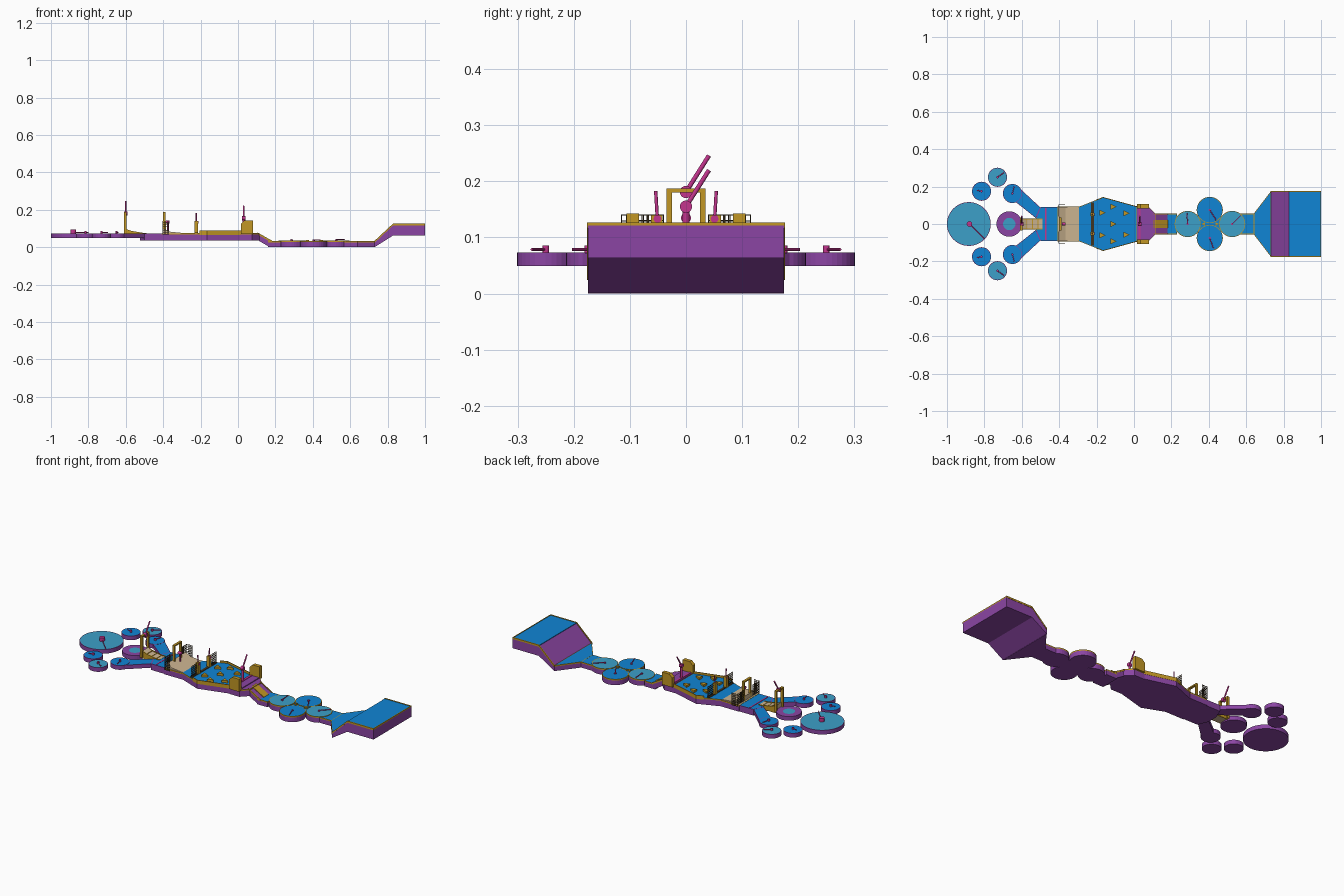
import bpy, bmesh, math
from mathutils import Vector, Matrix

if "Cube" in bpy.data.objects:
    bpy.data.objects.remove(bpy.data.objects["Cube"])

def material(name, r, g, b):
    m = bpy.data.materials.new(name)
    m.diffuse_color = (r, g, b, 1)
    m.use_nodes = True
    m.node_tree.nodes["Principled BSDF"].inputs["Base Color"].default_value = m.diffuse_color
    return m

PURPLE = material("purple wall", 0.26, 0.06, 0.37)
BLUE = material("blue deck", 0.005, 0.235, 0.66)
LIGHT = material("light blue disc", 0.045, 0.35, 0.58)
GOLD = material("gold trim", 0.54, 0.31, 0.018)
TAN = material("tan ramp", 0.62, 0.47, 0.29)
PINK = material("magenta machinery", 0.55, 0.035, 0.27)
DARK = material("dark netting", 0.05, 0.033, 0.014)

def finish(name, bm, mats):
    bmesh.ops.recalc_face_normals(bm, faces=bm.faces)
    me = bpy.data.meshes.new(name)
    bm.to_mesh(me)
    bm.free()
    for m in mats:
        me.materials.append(m)
    ob = bpy.data.objects.new(name, me)
    bpy.context.collection.objects.link(ob)
    return ob

def extrude(bm, face, dz):
    r = bmesh.ops.extrude_face_region(bm, geom=[face])
    bmesh.ops.translate(bm, verts=[v for v in r["geom"] if isinstance(v, bmesh.types.BMVert)], vec=(0, 0, dz))
    top = [f for f in r["geom"] if isinstance(f, bmesh.types.BMFace)][0]
    bmesh.ops.delete(bm, geom=[face], context="FACES_ONLY") if face.is_valid and dz == 0 else None
    return top

def slab(name, pts, z0, z1, deck, rim=GOLD, edge=0.007, inset=0.003):
    """Platform: purple wall, coloured rim band, inset deck face."""
    bm = bmesh.new()
    n = len(pts)
    rings = [[bm.verts.new((x, y, z)) for x, y in pts] for z in (z0, z1 - edge, z1)]
    bm.faces.new(rings[0][::-1])
    for k in range(2):
        for i in range(n):
            j = (i + 1) % n
            f = bm.faces.new((rings[k][i], rings[k][j], rings[k + 1][j], rings[k + 1][i]))
            f.material_index = k
    top = bm.faces.new(rings[2])
    top.material_index = 1
    bmesh.ops.recalc_face_normals(bm, faces=bm.faces)
    bmesh.ops.inset_region(bm, faces=[top], thickness=inset, use_even_offset=True)
    top.material_index = 2
    return finish(name, bm, (PURPLE, rim, deck))

def disc_pts(x, y, r, n=32):
    return [(x + r * math.cos(2 * math.pi * i / n), y + r * math.sin(2 * math.pi * i / n)) for i in range(n)]

def profile(name, pts, y0, y1, mat):
    """Side profile in x,z swept across y."""
    bm = bmesh.new()
    a = [bm.verts.new((x, y0, z)) for x, z in pts]
    b = [bm.verts.new((x, y1, z)) for x, z in pts]
    bm.faces.new(a)
    bm.faces.new(b[::-1])
    for i in range(len(pts)):
        j = (i + 1) % len(pts)
        bm.faces.new((a[i], b[i], b[j], a[j]))
    return finish(name, bm, (mat,))

def boxes(name, spans, mat):
    """Several boxes, each given as x0,x1,y0,y1,z0,z1."""
    bm = bmesh.new()
    for x0, x1, y0, y1, z0, z1 in spans:
        mtx = Matrix.Translation(((x0 + x1) / 2, (y0 + y1) / 2, (z0 + z1) / 2)) @ Matrix.Diagonal((x1 - x0, y1 - y0, z1 - z0, 1))
        bmesh.ops.create_cube(bm, size=1, matrix=mtx)
    return finish(name, bm, (mat,))

def rod(name, a, b, r, mat=PINK, n=12):
    a, b = Vector(a), Vector(b)
    bm = bmesh.new()
    mtx = Matrix.Translation((a + b) / 2) @ (b - a).to_track_quat("Z", "Y").to_matrix().to_4x4()
    bmesh.ops.create_cone(bm, cap_ends=True, segments=n, radius1=r, radius2=r, depth=(b - a).length, matrix=mtx)
    return finish(name, bm, (mat,))

def hand(name, x, y, z, dx, dy, r=0.006, h=0.012):
    """Pivot post with a thin sweeping arm."""
    rod(name + "_pivot", (x, y, z), (x, y, z + h), r)
    rod(name + "_arm", (x, y, z + 0.005), (x + dx, y + dy, z + 0.005), 0.0025, n=8)

# raised end platform with sloped approach
profile("end_platform", [(.73, 0), (.83, .063), (1, .063), (1, .121), (.83, .121), (.73, .028)], -.175, .175, PURPLE)
boxes("end_platform_deck", [(.83, .996, -.171, .171, .12, .1245)], BLUE)
rail = [(.73, .024), (.83, .117), (1, .117), (1, .127), (.83, .127), (.73, .034)]
for s in (-1, 1):
    profile("end_platform_rail", rail, s * .171, s * .1765, GOLD)
boxes("end_platform_end_rail", [(.996, 1, -.1765, .1765, .119, .127)], GOLD)
slab("end_flare", [(.64, -.055), (.732, -.175), (.732, .175), (.64, .055)], 0, .033, BLUE)

# lower track: necks and four spinning discs
slab("lower_neck", [(.16, -.055), (.23, -.055), (.23, .055), (.16, .055)], 0, .032, BLUE)
slab("lower_neck_end", [(.55, -.055), (.65, -.055), (.65, .055), (.55, .055)], 0, .0325, BLUE)
slab("lower_centre", [(.33, -.04), (.49, -.04), (.49, .04), (.33, .04)], 0, .0315, BLUE)
for i, (x, y, col, z, dx, dy) in enumerate([
        (.405, .075, BLUE, .034, .035, -.055), (.405, -.075, BLUE, .034, .02, -.055),
        (.287, 0, LIGHT, .035, -.005, .06), (.525, 0, LIGHT, .035, .045, .045)]):
    slab("lower_disc", disc_pts(x, y, .07), 0, z, col)
    hand("lower_disc_hand", x, y, z, dx, dy, h=.006)

def wedge(x, y, z, s, h, flip=1):
    rings = [(x - flip * s / 2, y - s / 2), (x + flip * s / 2, y), (x - flip * s / 2, y + s / 2)]
    slab("triangle_bumper", rings, z, z + h, GOLD).data.materials[0] = GOLD

wedge(.37, 0, .03, .02, .008, -1)
wedge(.445, 0, .03, .02, .008)

# sloping link between the main body and the lower track
profile("link_slope", [(.11, .035), (.17, 0), (.185, 0), (.185, .028), (.11, .072)], -.055, .055, PURPLE)
for y0, y1 in ((-.057, -.052), (-.022, .022), (.052, .057)):
    profile("link_strip", [(.105, .068), (.175, .028), (.185, .028), (.18, .036), (.105, .078)], y0, y1, GOLD)

# main body
slab("body_taper", [(.01, -.095), (.075, -.095), (.115, -.055), (.115, .055), (.075, .095), (.01, .095)], .035, .075, PURPLE)
slab("body_hexagon", [(-.3, -.09), (-.165, -.143), (.017, -.093), (.017, .093), (-.165, .143), (-.3, .09)], .037, .076, BLUE)
slab("body_ramp_base", [(-.41, -.094), (-.295, -.094), (-.295, .094), (-.41, .094)], .037, .074, TAN)
slab("body_rear", [(-.525, -.03), (-.5, -.09), (-.405, -.09), (-.405, .09), (-.5, .09), (-.525, .03)], .037, .073, BLUE, PURPLE)
boxes("rear_stripe", [(-.475, -.468, -.086, .086, .07, .0745)], PINK)

# gold side rails on the hexagon
def bar(name, a, b, z0, z1, t, mat):
    a, b = Vector(a), Vector(b)
    d = (b - a).normalized() * t
    nrm = Vector((-d.y, d.x)) / 2
    o = slab(name, [tuple(a - nrm), tuple(b - nrm), tuple(b + nrm), tuple(a + nrm)], z0, z1, mat, mat, inset=.0005)
    o.data.materials[0] = mat

for s in (-1, 1):
    bar("hexagon_rail", (-.205, s * .127), (-.165, s * .142), .066, .088, .004, GOLD)
    bar("hexagon_rail", (-.165, s * .142), (.017, s * .092), .066, .088, .004, GOLD)

# triangular bumpers
for x, ys in ((-.168, (-.06, .06)), (-.11, (-.092, 0, .092)), (-.04, (-.058, .058))):
    for y in ys:
        wedge(x, y, .074, .032, .014)

# tan ramps
profile("wide_ramp", [(-.4, .07), (-.4, .1), (-.365, .083), (-.295, .076), (-.295, .07)], -.088, .088, TAN)
profile("narrow_ramp", [(-.6, .055), (-.6, .098), (-.57, .084), (-.51, .074), (-.49, .074), (-.49, .055)], -.024, .024, TAN)
for s in (-1, 1):
    profile("narrow_ramp_side", [(-.605, .055), (-.605, .1), (-.57, .087), (-.51, .077), (-.49, .077), (-.49, .055)],
            s * .024, s * .029, GOLD)
boxes("narrow_ramp_slats", [(x, x + .004, -.024, .024, .06, z) for x, z in ((-.575, .088), (-.545, .081), (-.515, .0765))], GOLD)

# gate frames
def gate(name, x, z0, z1, mat):
    boxes(name, [(x - .007, x + .007, s * .03 - .005, s * .03 + .005, z0, z1) for s in (-1, 1)]
          + [(x - .007, x + .007, -.035, .035, z1 - .007, z1)], mat)

def pendulum(name, x, z, r=.011):
    rod(name + "_hub", (x - .009, 0, z), (x + .009, 0, z), r, n=16)
    rod(name + "_rod", (x, 0, z), (x, .041, z + .065), .004)

gate("rear_gate", -.603, .06, .187, GOLD)
gate("ramp_gate", -.394, .075, .187, GOLD)
pendulum("rear_pendulum", -.6, .181)
pendulum("front_pendulum", .03, .155)
rod("front_pendulum_post", (.03, 0, .07), (.03, 0, .155), .006)
rod("ramp_hub", (-.385, 0, .135), (-.365, 0, .135), .009, n=16)
rod("ramp_post", (-.375, 0, .075), (-.375, 0, .135), .004)

# netting panels
def net(name, a, b, z0, z1, n, rows):
    t = .001
    (ax, ay), (bx, by) = a, b
    s = [(ax + (bx - ax) * i / n - t, ax + (bx - ax) * i / n + t, ay + (by - ay) * i / n - t,
          ay + (by - ay) * i / n + t, z0, z1) for i in range(n + 1)]
    s += [(min(ax, bx) - t, max(ax, bx) + t, min(ay, by) - t, max(ay, by) + t,
           z0 + (z1 - z0) * k / rows - t, z0 + (z1 - z0) * k / rows + t) for k in range(rows + 1)]
    boxes(name, s, DARK)

for s in (-1, 1):
    net("ramp_side_net", (-.403, s * .103), (-.37, s * .103), .07, .14, 4, 7)
    net("ramp_back_net", (-.403, s * .04), (-.403, s * .103), .08, .14, 7, 6)
    net("barrier_net", (-.222, s * .06), (-.222, s * .115), .076, .14, 6, 6)
    # barrier posts with upright levers
    boxes("barrier_post", [(-.232, -.214, s * .052 - .01, s * .052 + .01, .073, .14)], GOLD)
    rod("barrier_lever", (-.223, s * .051, .132), (-.223, s * .054, .183), .003)
    rod("barrier_lever_hub", (-.232, s * .051, .133), (-.212, s * .051, .133), .007)
    # gold gate towers beside the front pendulum
    profile("front_tower", [(.015, .07), (.08, .07), (.08, .143), (.035, .143), (.015, .125)], s * .084, s * .106, GOLD)
    # outward arms and small rear discs
    arm = [(-.5, .088), (-.61, .19), (-.642, .125), (-.525, .032)]
    slab("rear_arm", [(x, s * y) for x, y in (arm if s > 0 else arm[::-1])], .049, .0725, BLUE, PURPLE)
    for x, y, col, dx, dy in ((-.65, .163, BLUE, .01, .04), (-.815, .175, BLUE, -.025, .005), (-.73, .25, LIGHT, .035, .025)):
        slab("small_disc", disc_pts(x, s * y, .051), .049, .0735, col, PURPLE)
        hand("small_disc_hand", x, s * y, .0735, dx, s * dy)
boxes("barrier_base", [(-.23, -.215, -.115, .115, .073, .079)], DARK)
boxes("front_crossbeam", [(.018, .078, -.085, .085, .07, .08)], PURPLE)
boxes("front_crossbeam_stripe", [(.025, .035, -.084, .084, .078, .083)], PINK)

# big rear disc and ring disc
slab("big_disc", disc_pts(-.883, 0, .117, 48), .049, .0735, LIGHT, PURPLE)
hand("big_disc_hand", -.88, 0, .0735, .08, -.08, .015, .02)
slab("ring_disc", disc_pts(-.667, 0, .068), .049, .073, LIGHT, PURPLE, inset=.035)
